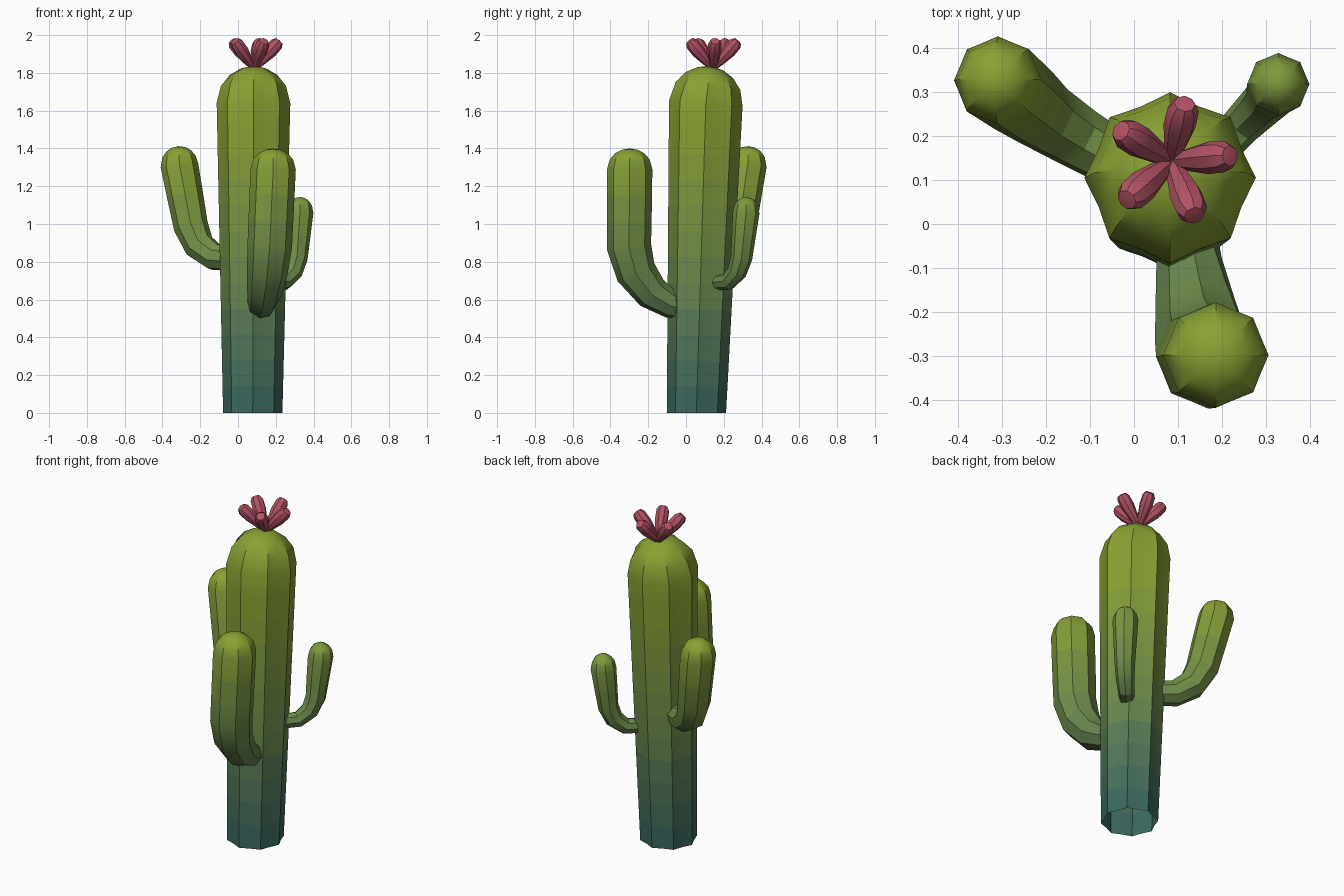
import bpy, bmesh
from math import sin, cos, pi, radians
from mathutils import Vector

if "Cube" in bpy.data.objects:
    bpy.data.objects.remove(bpy.data.objects["Cube"])

BANDS = 12
LOW, HIGH = Vector((0.045, 0.14, 0.115)), Vector((0.25, 0.36, 0.032))


def material(name, rgb):
    m = bpy.data.materials.new(name)
    m.diffuse_color = (*rgb, 1)
    m.use_nodes = True
    m.node_tree.nodes["Principled BSDF"].inputs["Base Color"].default_value = m.diffuse_color
    return m


# teal-to-lime gradient, picked per face by height
greens = [material(f"green_{i}", LOW.lerp(HIGH, i / (BANDS - 1))) for i in range(BANDS)]
pink = material("petal_pink", (0.45, 0.085, 0.13))


def sweep(name, path, sides, valley, mats, cap_start=False):
    """Loft ribbed rings along path [(point, radius)], last entry is the closed tip."""
    path = [(Vector(p), r) for p, r in path]
    dense = [path[0]]
    for (a, ra), (b, rb) in zip(path, path[1:]):
        n = max(1, round((b - a).length / 0.14))
        dense += [(a.lerp(b, k / n), ra + (rb - ra) * k / n) for k in range(1, n + 1)]
    pts = dense[::-1]
    bm = bmesh.new()
    tip = bm.verts.new(pts[0][0])
    prev, rings = None, []
    u = Vector((1, 0, 0))
    for i in range(1, len(pts)):
        p, r = pts[i]
        d1 = (pts[i - 1][0] - p).normalized()
        d2 = (p - pts[i + 1][0]).normalized() if i + 1 < len(pts) else d1
        t = (d1 + d2).normalized()
        if prev:
            u = prev.rotation_difference(t) @ u
        u = (u - t * u.dot(t)).normalized()
        v = t.cross(u)
        prev = t
        ring = []
        for k in range(sides):
            a = 2 * pi * k / sides
            rr = r * (valley if k % 2 else 1)
            ring.append(bm.verts.new(p + (u * cos(a) + v * sin(a)) * rr))
        rings.append(ring)
    for k in range(sides):
        j = (k + 1) % sides
        bm.faces.new((tip, rings[0][k], rings[0][j]))
        for a, b in zip(rings, rings[1:]):
            bm.faces.new((a[k], b[k], b[j], a[j]))
    if cap_start:
        bm.faces.new(rings[-1][::-1])
    for vert in bm.verts:
        if vert.co.z < 0.03:
            vert.co.z = 0
    bmesh.ops.recalc_face_normals(bm, faces=bm.faces)
    for f in bm.faces:
        z = f.calc_center_median().z
        f.material_index = min(len(mats) - 1, int(z / 1.45 * len(mats)))
    me = bpy.data.meshes.new(name)
    bm.to_mesh(me)
    bm.free()
    for m in mats:
        me.materials.append(m)
    ob = bpy.data.objects.new(name, me)
    bpy.context.collection.objects.link(ob)
    bpy.ops.object.select_all(action='DESELECT')
    ob.select_set(True)
    bpy.context.view_layer.objects.active = ob
    bpy.ops.object.shade_smooth_by_angle(angle=radians(28))
    return ob


def domed(path, apex):
    """Append a rounded cap ending at apex."""
    p, r = Vector(path[-1][0]), path[-1][1]
    d = Vector(apex) - p
    caps = [(p + d * sin(radians(a)), r * cos(radians(a))) for a in (28, 50, 70)]
    return path + caps + [(Vector(apex), 0)]


# trunk, open at the bottom
sweep("trunk", domed([((0.078, 0.055, 0), 0.157), ((0.082, 0.105, 1.64), 0.195)],
                     (0.082, 0.13, 1.835)), 16, 0.9, greens)

# three upturned arms
arms = {
    "front_arm": ([((0.115, 0.02, 0.555), 0.068), ((0.125, -0.08, 0.575), 0.075),
                   ((0.14, -0.18, 0.635), 0.092), ((0.155, -0.265, 0.745), 0.108),
                   ((0.168, -0.302, 0.88), 0.118), ((0.186, -0.298, 1.29), 0.12)],
                  (0.186, -0.298, 1.4)),
    "left_arm": ([((-0.03, 0.14, 0.815), 0.066), ((-0.125, 0.195, 0.825), 0.073),
                  ((-0.205, 0.245, 0.885), 0.082), ((-0.25, 0.28, 0.99), 0.092),
                  ((-0.31, 0.327, 1.31), 0.1)],
                 (-0.315, 0.33, 1.412)),
    "right_arm": ([((0.18, 0.155, 0.69), 0.042), ((0.245, 0.225, 0.695), 0.046),
                   ((0.29, 0.27, 0.745), 0.052), ((0.312, 0.294, 0.82), 0.057),
                   ((0.328, 0.318, 1.06), 0.071)],
                  (0.33, 0.32, 1.143)),
}
for name, (path, apex) in arms.items():
    sweep(name, domed(path, apex), 16, 0.92, greens)

# flower: five stubby petals fanned out around the apex
base = Vector((0.085, 0.143, 1.822))
for i in range(5):
    a = radians(5 + 72 * i)
    axis = Vector((0.13 * cos(a), 0.13 * sin(a), 0.142))
    profile = [(0, 0.014), (0.3, 0.026), (0.65, 0.037), (0.92, 0.036), (1.03, 0.024), (1.05, 0)]
    sweep(f"petal_{i + 1}", [(base + axis * s, r) for s, r in profile], 8, 1.0, [pink], True)
